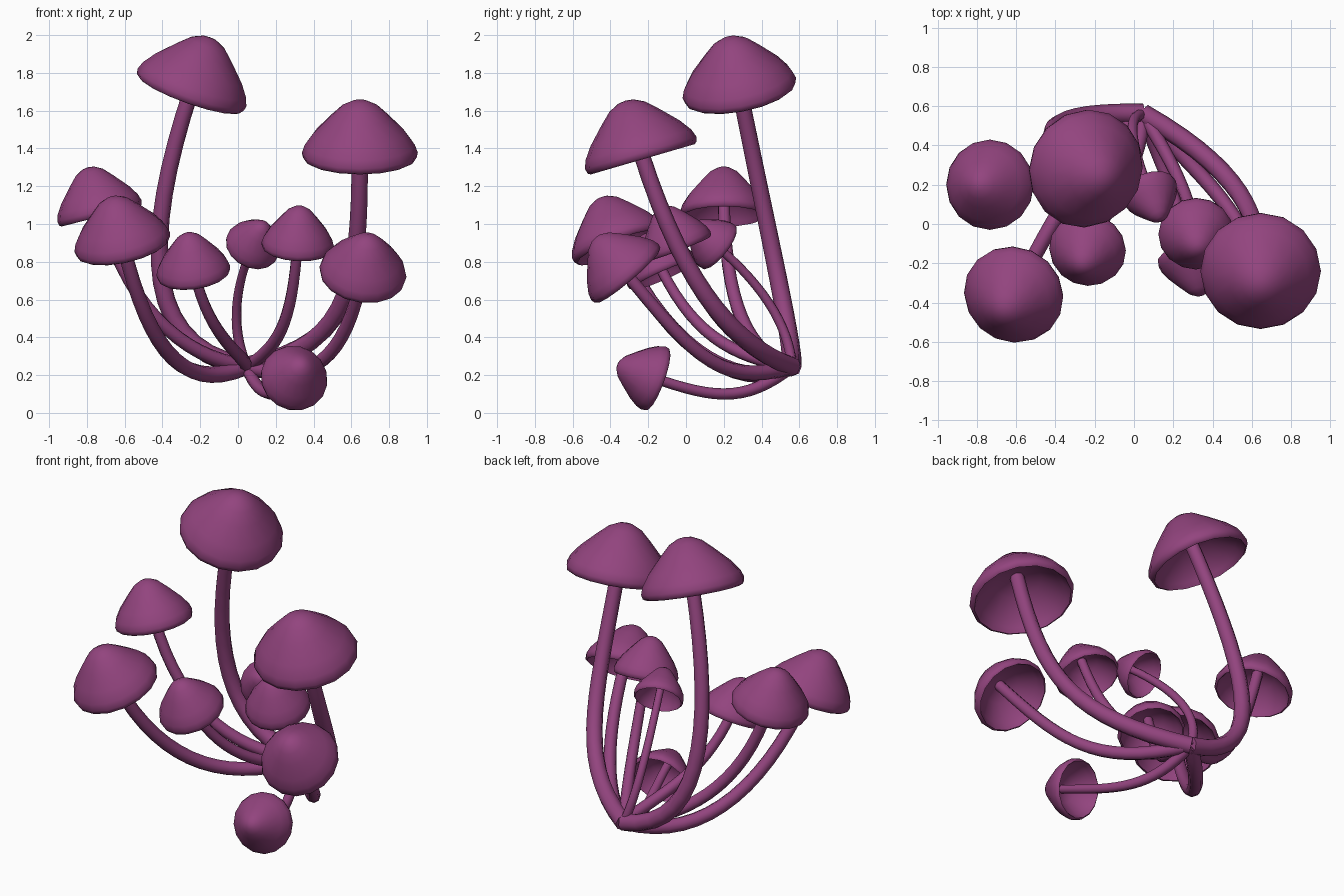
import bpy, bmesh, math
from mathutils import Vector

if "Cube" in bpy.data.objects:
    bpy.data.objects.remove(bpy.data.objects["Cube"])

purple = bpy.data.materials.new("mushroom purple")
purple.diffuse_color = (0.29, 0.058, 0.21, 1)
purple.use_nodes = True
purple.node_tree.nodes["Principled BSDF"].inputs["Base Color"].default_value = purple.diffuse_color

SIDES = 16
BASE = Vector((0.045, 0.56, 0.245))  # all stems grow from here
# cap cross-section: (radius, height), outside then rounded rim and hollow inside
PROFILE = [(0, 1), (0.14, 0.98), (0.32, 0.89), (0.52, 0.7), (0.8, 0.41), (0.95, 0.2),
           (1, 0.06), (0.98, -0.03), (0.93, -0.06), (0.87, 0.03), (0.82, 0.13),
           (0.45, 0.42), (0, 0.56)]


def finish(ob):
    ob.data.materials.clear()
    ob.data.materials.append(purple)
    bpy.ops.object.select_all(action='DESELECT')
    ob.select_set(True)
    bpy.context.view_layer.objects.active = ob
    bpy.ops.object.shade_smooth_by_angle(angle=math.radians(60))


def cap(name, center, axis, r, h):
    """Hollow bell-shaped cap, the profile turned around the axis."""
    bm = bmesh.new()
    verts = [bm.verts.new((r * x, 0, h * z)) for x, z in PROFILE]
    edges = [bm.edges.new(pair) for pair in zip(verts, verts[1:])]
    bmesh.ops.spin(bm, geom=verts + edges, cent=(0, 0, 0), axis=(0, 0, 1),
                   angle=2 * math.pi, steps=SIDES)
    bmesh.ops.remove_doubles(bm, verts=bm.verts, dist=0.0005)
    bmesh.ops.recalc_face_normals(bm, faces=bm.faces)
    me = bpy.data.meshes.new(name)
    bm.to_mesh(me)
    bm.free()
    ob = bpy.data.objects.new(name, me)
    bpy.context.collection.objects.link(ob)
    ob.location = center
    ob.rotation_mode = 'QUATERNION'
    ob.rotation_quaternion = Vector((0, 0, 1)).rotation_difference(axis)
    finish(ob)


def stem(name, middle, end, axis, r):
    """Round stem from the base through its middle point, meeting the cap along its axis."""
    late = end - axis * (end - BASE).length * 0.5
    early = (middle * 8 - BASE - end - late * 3) / 3
    cu = bpy.data.curves.new(name, 'CURVE')
    cu.dimensions = '3D'
    cu.bevel_depth = r
    cu.bevel_resolution = 2
    cu.resolution_u = 16
    cu.use_fill_caps = True
    sp = cu.splines.new('BEZIER')
    sp.bezier_points.add(1)
    ends = ((BASE, BASE * 2 - early, early, 1.1), (end, late, end * 2 - late, 0.88))
    for p, (co, left, right, scale) in zip(sp.bezier_points, ends):
        p.handle_left_type = p.handle_right_type = 'FREE'
        p.co, p.handle_left, p.handle_right, p.radius = co, left, right, scale
    ob = bpy.data.objects.new(name, cu)
    bpy.context.collection.objects.link(ob)
    bpy.ops.object.select_all(action='DESELECT')
    ob.select_set(True)
    bpy.context.view_layer.objects.active = ob
    bpy.ops.object.convert(target='MESH')
    finish(bpy.context.view_layer.objects.active)


def mushroom(name, r, center, tilt, middle):
    """Cap height and stem thickness follow from the cap radius."""
    axis = Vector((*tilt, math.sqrt(1 - tilt[0] ** 2 - tilt[1] ** 2)))
    center = Vector(center)
    h = 0.1 + 0.67 * r
    cap(name + "_cap", center, axis, r, h)
    stem(name + "_stem", Vector(middle), center + axis * h * 0.52, axis, 0.005 + 0.14 * r)


# cap radius, rim centre, sideways tilt of the cap, middle of the stem
mushroom("tall_left", 0.305, (-0.25, 0.285, 1.705), (0.33, -0.18), (-0.415, 0.47, 0.8))
mushroom("tall_right", 0.307, (0.645, -0.235, 1.36), (0, -0.28), (0.57, 0.1, 0.63))
mushroom("far_left", 0.23, (-0.73, 0.2, 1.055), (-0.25, 0), (-0.43, 0.295, 0.5))
mushroom("front_left", 0.258, (-0.61, -0.355, 0.89), (-0.2, -0.34), (-0.38, 0.06, 0.33))
mushroom("middle_left", 0.197, (-0.235, -0.125, 0.74), (-0.13, -0.4), (-0.08, 0.15, 0.4))
mushroom("small_middle", 0.147, (0.075, 0.17, 0.88), (0.3, -0.75), (-0.005, 0.44, 0.58))
mushroom("middle_right", 0.192, (0.315, -0.045, 0.88), (0.05, -0.36), (0.245, 0.19, 0.48))
mushroom("front_right", 0.232, (0.66, -0.315, 0.735), (0.12, -0.64), (0.48, 0.08, 0.31))
mushroom("low_front", 0.18, (0.295, -0.16, 0.18), (0.2, -0.92), (0.18, 0.2, 0.1))
